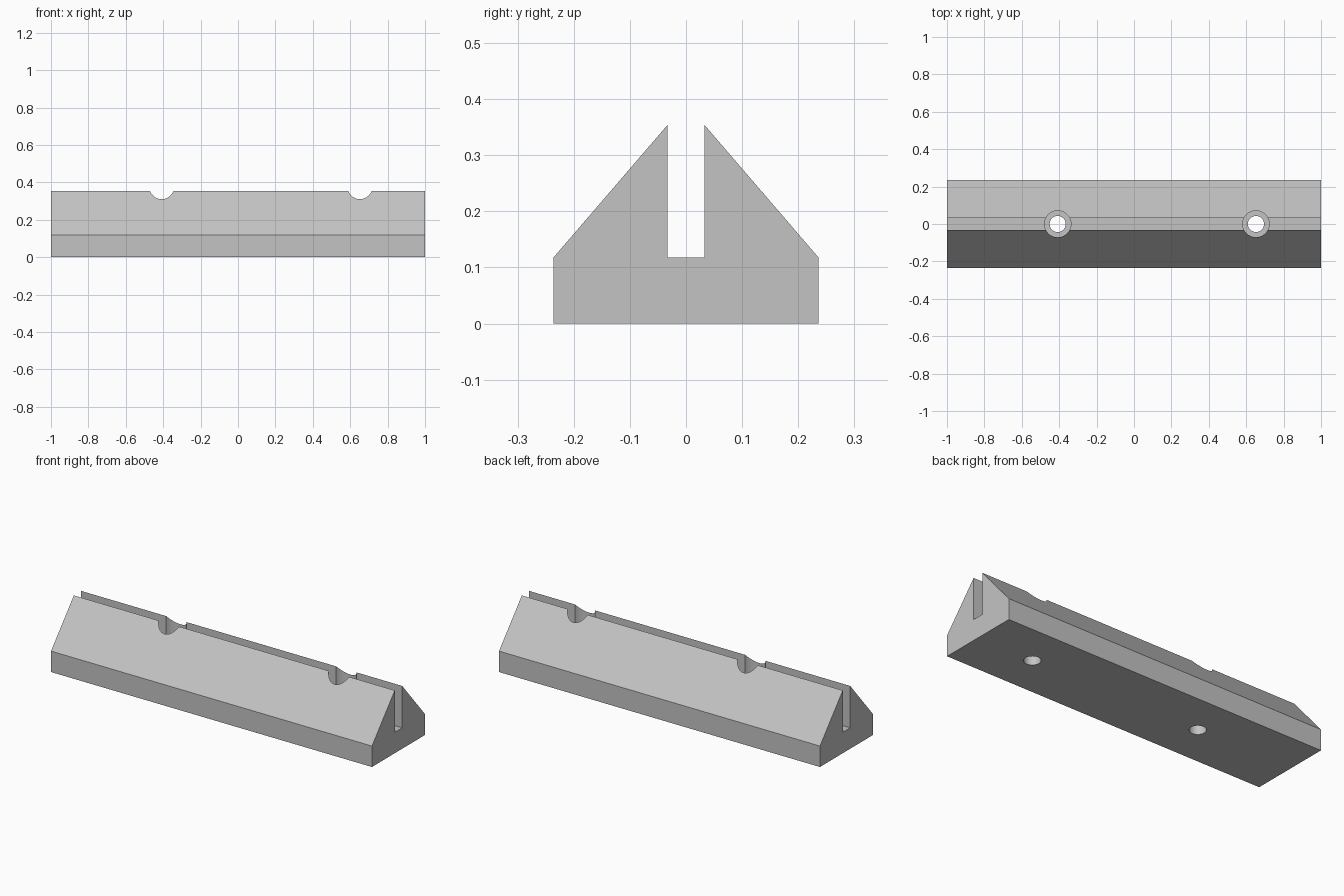
import bpy, bmesh, math

cube = bpy.data.objects.get("Cube")
if cube:
    bpy.data.objects.remove(cube, do_unlink=True)

grey = bpy.data.materials.new("light_grey")
grey.use_nodes = True
grey.diffuse_color = (0.55, 0.55, 0.55, 1)
grey.node_tree.nodes["Principled BSDF"].inputs["Base Color"].default_value = (0.55, 0.55, 0.55, 1)


def make_object(name, bm):
    bmesh.ops.recalc_face_normals(bm, faces=bm.faces)
    mesh = bpy.data.meshes.new(name)
    bm.to_mesh(mesh)
    bm.free()
    mesh.materials.append(grey)
    obj = bpy.data.objects.new(name, mesh)
    bpy.context.collection.objects.link(obj)
    return obj


# Slotted rail: mirrored cross-section extruded along x
half = [(0.236, 0), (0.236, 0.118), (0.033, 0.354), (0.033, 0.118)]
profile = half + [(-y, z) for y, z in reversed(half)]
bm = bmesh.new()
end = bm.faces.new([bm.verts.new((-1, y, z)) for y, z in profile])
grown = bmesh.ops.extrude_face_region(bm, geom=[end])
bmesh.ops.translate(bm, vec=(2, 0, 0),
                    verts=[v for v in grown["geom"] if isinstance(v, bmesh.types.BMVert)])
rail = make_object("slotted_rail", bm)


# Screw holes: narrow shaft with a wide counterbore above, as one stepped cutter
def screw_hole_cutter(name, x):
    bm = bmesh.new()
    steps = [(0, -0.1), (0.043, -0.1), (0.043, 0.06), (0.071, 0.06), (0.071, 0.5), (0, 0.5)]
    pts = [bm.verts.new((r, 0, z)) for r, z in steps]
    edges = [bm.edges.new(pair) for pair in zip(pts, pts[1:])]
    bmesh.ops.spin(bm, geom=pts + edges, cent=(0, 0, 0), axis=(0, 0, 1),
                   angle=math.tau, steps=64)
    bmesh.ops.remove_doubles(bm, verts=bm.verts, dist=0.0001)
    bmesh.ops.translate(bm, vec=(x, 0, 0), verts=bm.verts)
    cutter = make_object(name, bm)
    cutter.hide_render = True
    return cutter


bpy.ops.object.select_all(action='DESELECT')
bpy.context.view_layer.objects.active = rail
rail.select_set(True)
for side, x in (("right", -0.408), ("left", 0.652)):
    cutter = screw_hole_cutter(side + "_hole_cutter", x)
    cut = rail.modifiers.new(side + "_screw_hole", 'BOOLEAN')
    cut.operation = 'DIFFERENCE'
    cut.solver = 'EXACT'
    cut.object = cutter
    bpy.ops.object.modifier_apply(modifier=cut.name)
    bpy.data.objects.remove(cutter, do_unlink=True)

bpy.ops.object.shade_smooth_by_angle(angle=math.radians(30))
